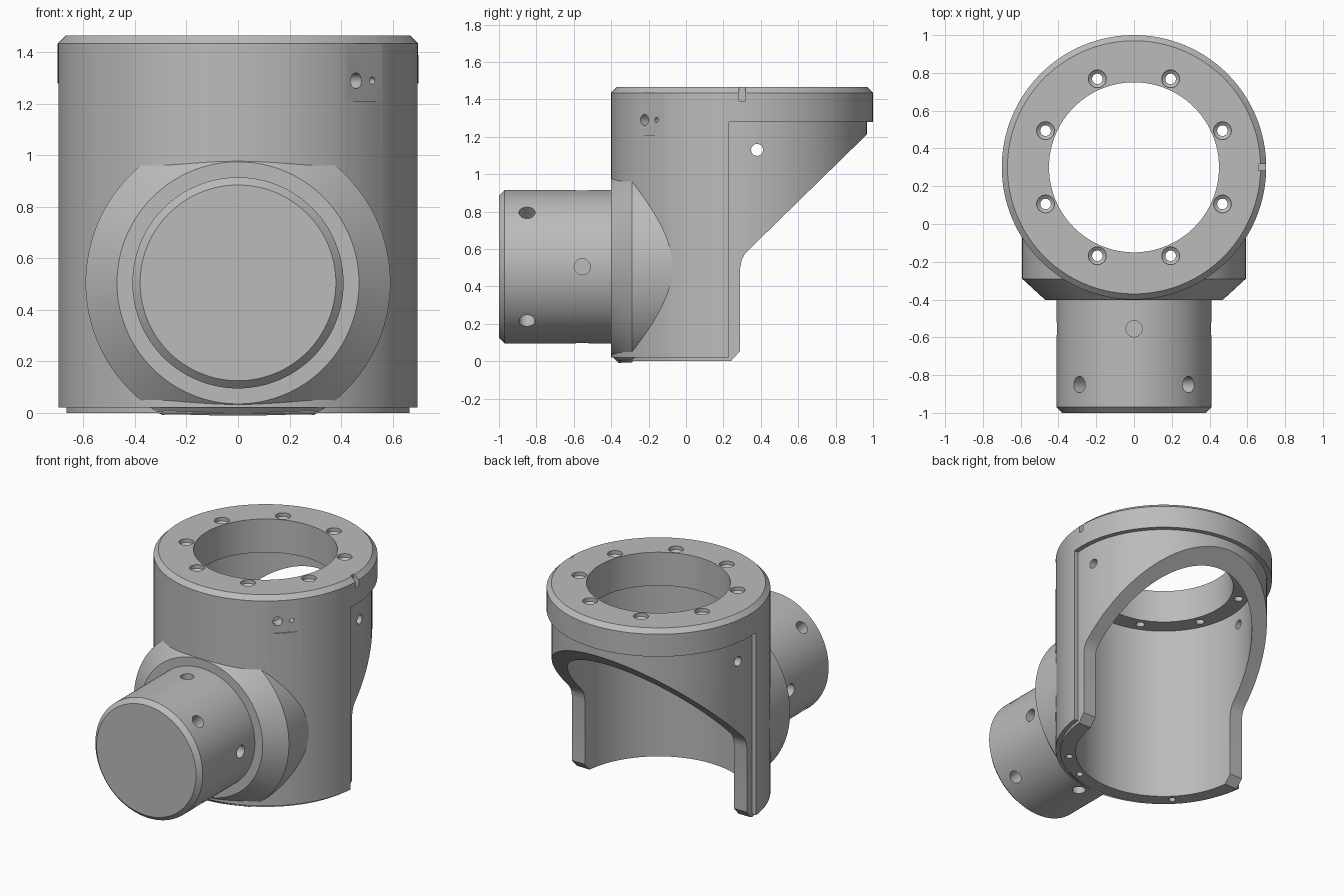
import bpy, bmesh
from math import sin, cos, pi, radians, asin
from mathutils import Vector, Matrix

if "Cube" in bpy.data.objects:
    bpy.data.objects.remove(bpy.data.objects["Cube"], do_unlink=True)

grey = bpy.data.materials.new("machined grey")
grey.use_nodes = True
tone = (0.5, 0.5, 0.5, 1)
grey.diffuse_color = tone
grey.node_tree.nodes["Principled BSDF"].inputs["Base Color"].default_value = tone

AXIS = Vector((0, 0.3, 0))      # centre of the upright sleeve
BOSS_Z = 0.505                  # height of the front spigot
X, Y, Z = Vector((1, 0, 0)), Vector((0, 1, 0)), Vector((0, 0, 1))


def finish(name, bm):
    bmesh.ops.recalc_face_normals(bm, faces=bm.faces)
    mesh = bpy.data.meshes.new(name)
    bm.to_mesh(mesh)
    bm.free()
    mesh.materials.append(grey)
    ob = bpy.data.objects.new(name, mesh)
    bpy.context.collection.objects.link(ob)
    return ob


def lathe(bm, profile, origin, direction, seg=128):
    """Closed solid turned from (radius, distance) pairs."""
    turn = Z.rotation_difference(direction).to_matrix()
    rings = [[bm.verts.new(origin + turn @ Vector((r * cos(2 * pi * i / seg), r * sin(2 * pi * i / seg), h)))
              for i in range(seg)] for r, h in profile]
    for a, b in zip(rings, rings[1:]):
        for i in range(seg):
            j = (i + 1) % seg
            bm.faces.new((a[i], a[j], b[j], b[i]))
    bm.faces.new(rings[0][::-1])
    bm.faces.new(rings[-1])


def turned(name, profile, origin, direction):
    bm = bmesh.new()
    lathe(bm, profile, origin, direction)
    return finish(name, bm)


def prism(name, points, sweep):
    bm = bmesh.new()
    face = bm.faces.new([bm.verts.new(p) for p in points])
    new = bmesh.ops.extrude_face_region(bm, geom=[face])["geom"]
    bmesh.ops.translate(bm, vec=sweep, verts=[v for v in new if isinstance(v, bmesh.types.BMVert)])
    return finish(name, bm)


def cut(target, cutter):
    cutter.hide_render = True
    mod = target.modifiers.new("cut", 'BOOLEAN')
    mod.operation, mod.solver, mod.object = 'DIFFERENCE', 'EXACT', cutter
    bpy.context.view_layer.objects.active = target
    bpy.ops.object.modifier_apply(modifier=mod.name)
    bpy.data.objects.remove(cutter, do_unlink=True)


def drill(bm, origin, direction, radius, depth, start=0.1):
    lathe(bm, [(radius, -start), (radius, depth)], origin, direction, 32)


# Sleeve: chamfered top, small step at the foot
sleeve = turned("sleeve", [(0.67, 0), (0.67, 0.02), (0.7, 0.02), (0.7, 1.435), (0.67, 1.465)], AXIS, Z)

# Slimmer rear half below the top band
edge = asin(-0.07 / 0.668)
arc = [AXIS + Vector((0.668 * cos(a), 0.668 * sin(a), -0.1))
       for a in (edge + (pi - 2 * edge) * i / 64 for i in range(65))]
corners = [Vector((x, y, -0.1)) for x, y in ((-0.9, 0.23), (-0.9, 1.2), (0.9, 1.2), (0.9, 0.23))]
cut(sleeve, prism("rear_relief", arc + corners, Z * 1.38))

# Wide bore with a narrower opening through the top flange
cut(sleeve, turned("bore", [(0.57, -0.1), (0.57, 1.235), (0.45, 1.235), (0.45, 1.6)], AXIS, Z))

# Sloping cut that opens the back
side = [(0.24, -0.1), (0.24, 0), (0.29, 0.055), (0.29, 0.5), (0.298, 0.54), (0.312, 0.57),
        (0.335, 0.595), (0.97, 1.215), (1.2, 1.215), (1.2, -0.1)]
cut(sleeve, prism("rear_opening", [Vector((-0.9, y, z)) for y, z in side], X * 1.8))

# Flat pad and timing notch
out = Vector((1, -1, 0)).normalized()
along = Vector((1, 1, 0)).normalized()
pad = AXIS + out * 0.693
cut(sleeve, prism("pad_flat", [pad + along * t + out * d + Z * 1.21
                               for t, d in ((-0.2, 0), (0.2, 0), (0.2, 0.1), (-0.2, 0.1))], Z * 0.225))
cut(sleeve, prism("notch", [Vector((x, y, 1.39)) for x, y in
                            ((0.66, 0.283), (0.8, 0.283), (0.8, 0.318), (0.66, 0.318))], Z * 0.2))

# Drilled holes: flange bolts, pad pins, wall pins, foot pins
holes = bmesh.new()
for k in range(8):
    a = radians(22.5 + 45 * k)
    top = AXIS + Vector((0.507 * cos(a), 0.507 * sin(a), 1.465))
    lathe(holes, [(0.047, 0.05), (0.047, -0.025), (0.028, -0.04), (0.028, -0.3)], top, Z, 32)
drill(holes, pad - along * 0.045 + Z * 1.29, -out, 0.03, 0.08)
drill(holes, pad + along * 0.045 + Z * 1.29, -out, 0.014, 0.06)
drill(holes, Vector((-0.8, 0.38, 1.13)), X, 0.032, 1.6)
for deg in (-45, -67.5, -135):
    a = radians(deg)
    drill(holes, AXIS + Vector((cos(a), sin(a), 0)) * 0.615, Z, 0.022, 0.1)
cut(sleeve, finish("sleeve_holes", holes))

# Conical collar, fitted to the sleeve wall
collar = turned("collar", [(0.47, 0), (0.592, 0.112), (0.592, 0.36)], Vector((0, -0.402, BOSS_Z)), Y)
cut(collar, turned("collar_fit", [(0.66, -0.3), (0.66, 1.5)], AXIS, Z))

# Round spigot with radial blind holes
spigot = turned("spigot", [(0.38, 0), (0.41, 0.03), (0.41, 0.61)], Vector((0, -1, BOSS_Z)), Y)
holes = bmesh.new()
for k in range(8):
    a = radians(45 * k)
    ray = Vector((cos(a), 0, sin(a)))
    y = -0.85 if k % 2 else -0.555
    drill(holes, ray * 0.41 + Vector((0, y, BOSS_Z)), -ray, 0.043, 0.12)
cut(spigot, finish("spigot_holes", holes))

# Smooth round walls, crisp edges
bpy.ops.object.select_all(action='DESELECT')
for ob in (sleeve, collar, spigot):
    ob.select_set(True)
bpy.context.view_layer.objects.active = sleeve
bpy.ops.object.shade_smooth_by_angle(angle=radians(25))
